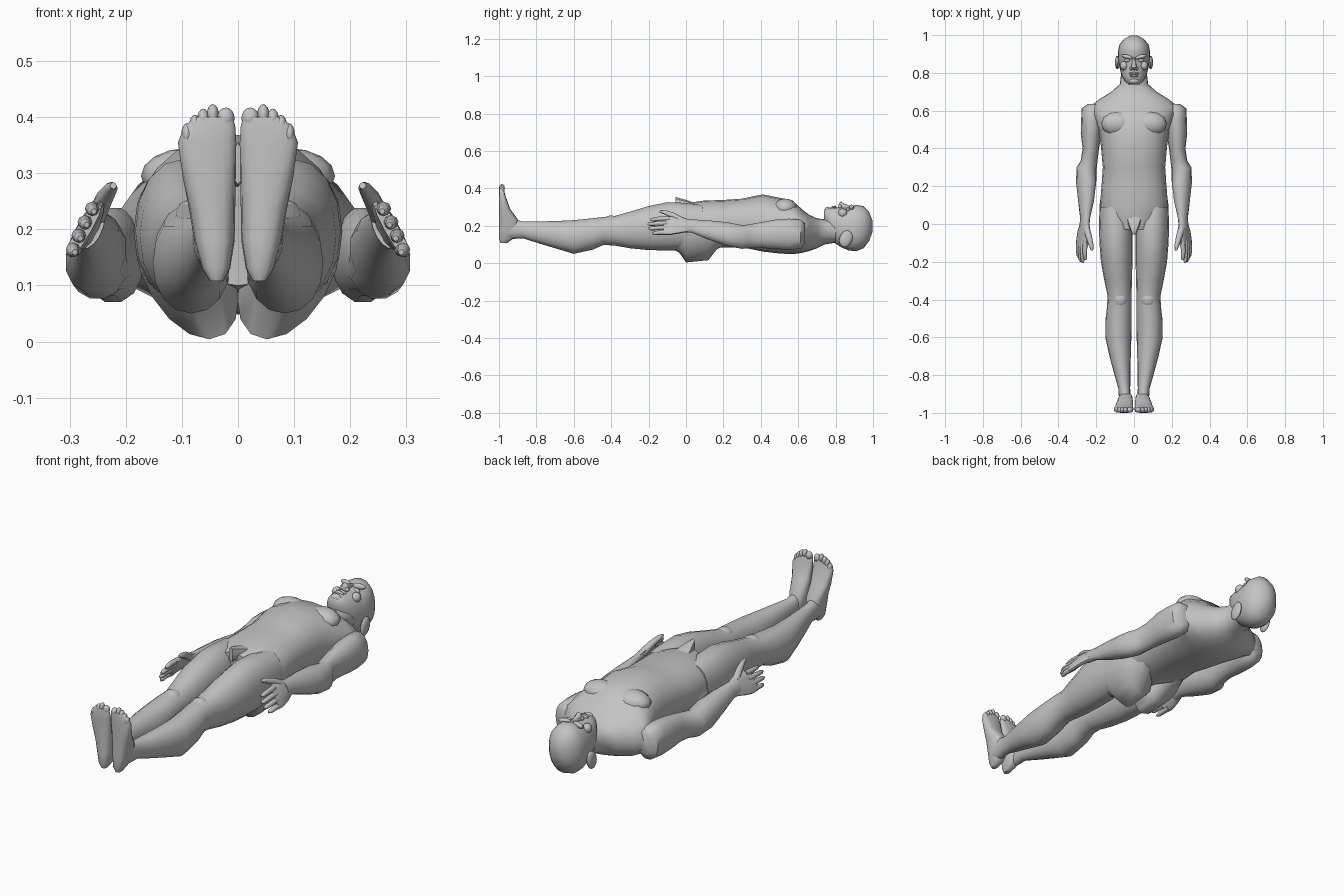
import bpy, bmesh, math
from mathutils import Matrix, Vector

skin = bpy.data.materials.new("grey_clay")
skin.diffuse_color = (0.55, 0.55, 0.55, 1)


def finish(name, bm, mirror, angle=50):
    bmesh.ops.recalc_face_normals(bm, faces=bm.faces)
    me = bpy.data.meshes.new(name)
    bm.to_mesh(me)
    bm.free()
    me.materials.append(skin)
    ob = bpy.data.objects.new(name, me)
    bpy.context.collection.objects.link(ob)
    bpy.ops.object.select_all(action='DESELECT')
    ob.select_set(True)
    bpy.context.view_layer.objects.active = ob
    bpy.ops.object.shade_smooth_by_angle(angle=math.radians(angle))
    if mirror:
        m = ob.modifiers.new("mirror", 'MIRROR')
        m.use_clip = False
        m.use_mirror_merge = False
    return ob


def loft(name, sections, mirror=False, axis='y', n=16, power=2.3):
    """Skin rings given as (position, x0, x1, v0, v1, lean)."""
    bm = bmesh.new()
    rings = []
    for s in sections:
        t, x0, x1, v0, v1 = s[:5]
        lean = s[5] if len(s) > 5 else 0
        ring = []
        for i in range(n):
            a = 2 * math.pi * i / n
            c, d = math.cos(a), math.sin(a)
            x = math.copysign(abs(c) ** (2 / power), c)
            v = math.copysign(abs(d) ** (2 / power), d)
            px = (x0 + x1) / 2 + x * (x1 - x0) / 2 - lean * v
            pv = (v0 + v1) / 2 + v * (v1 - v0) / 2
            ring.append(bm.verts.new((px, t, pv) if axis == 'y' else (px, pv, t)))
        rings.append(ring)
    for r, q in zip(rings, rings[1:]):
        for i in range(n):
            j = (i + 1) % n
            bm.faces.new((r[i], r[j], q[j], q[i]))
    bm.faces.new(rings[0])
    bm.faces.new(rings[-1])
    return finish(name, bm, mirror)


def blob(name, loc, size, mirror=False, rot=0, axis='X'):
    bm = bmesh.new()
    m = Matrix.Translation(loc) @ Matrix.Rotation(rot, 4, axis) @ Matrix.Diagonal((*size, 1))
    bmesh.ops.create_uvsphere(bm, u_segments=12, v_segments=8, radius=1, matrix=m)
    return finish(name, bm, mirror)


def tube(name, pts, radii, n=8):
    """Tapered limb through points, mirrored to both sides."""
    bm = bmesh.new()
    rings = []
    for k, (p, r) in enumerate(zip(pts, radii)):
        d = Vector(pts[min(k + 1, len(pts) - 1)]) - Vector(pts[max(k - 1, 0)])
        q = d.to_track_quat('Z', 'Y')
        rings.append([bm.verts.new(Vector(p) + q @ Vector((r * math.cos(2 * math.pi * i / n),
                      r * math.sin(2 * math.pi * i / n), 0))) for i in range(n)])
    for r, q in zip(rings, rings[1:]):
        for i in range(n):
            bm.faces.new((r[i], r[(i + 1) % n], q[(i + 1) % n], q[i]))
    bm.faces.new(rings[0])
    bm.faces.new(rings[-1])
    return finish(name, bm, True)


def sym(rows):
    return [(y, -w, w, a, b) for y, w, a, b in rows]


# Torso from hips to neck
loft("torso", sym([
    (-0.03, .10, .10, .315), (0.03, .165, .085, .325), (0.10, .18, .08, .335),
    (0.20, .172, .085, .338), (0.30, .165, .085, .345), (0.41, .175, .062, .368),
    (0.50, .188, .052, .35), (0.57, .215, .048, .335), (0.62, .235, .055, .288),
    (0.66, .185, .065, .258), (0.70, .12, .08, .24), (0.74, .075, .10, .235),
    (0.80, .068, .11, .24)]), n=20, power=2.2)
blob("pectoral", (.088, .53, .295), (.085, .065, .05), True)
loft("pubic_flap", sym([(0.05, .055, .27, .322), (0.0, .036, .27, .338),
                        (-0.055, .010, .28, .354)]), n=8)

# Buttocks
loft("buttock", [
    (-0.07, .03, .165, .075, .25), (-0.035, .02, .172, .055, .25, -.015),
    (0.0, .008, .175, .004, .25, -.04), (0.12, .008, .172, .016, .25, -.04),
    (0.165, .012, .165, .075, .25, -.02), (0.22, .03, .14, .1, .25)], True, power=2)

# Legs from hip to ankle
loft("leg", [
    (0.09, .03, .182, .09, .31), (0.0, .008, .186, .07, .322),
    (-0.10, .007, .183, .068, .326), (-0.20, .008, .175, .07, .305),
    (-0.30, .011, .157, .08, .275), (-0.38, .013, .14, .094, .253),
    (-0.44, .014, .143, .098, .247), (-0.50, .013, .15, .072, .24),
    (-0.60, .014, .152, .05, .23), (-0.70, .017, .13, .08, .225),
    (-0.80, .019, .103, .11, .223), (-0.87, .02, .083, .133, .222),
    (-0.92, .018, .08, .13, .235), (-0.96, .02, .075, .13, .24)], True, power=2.1)
blob("kneecap", (.075, -.40, .225), (.04, .045, .03), True)

# Feet with upright soles
loft("foot", [
    (.108, .026, .05, -.992, -.955), (.13, .014, .064, -1, -.925),
    (.18, .006, .078, -1, -.89), (.235, .005, .087, -1, -.9),
    (.29, .004, .098, -1, -.94), (.355, .003, .107, -1, -.963),
    (.385, .005, .095, -1, -.972), (.40, .01, .075, -.998, -.976)],
    True, axis='z', power=2.8)
for i, (x, z, r) in enumerate([(.022, .398, .016), (.045, .404, .011), (.062, .396, .011),
                               (.077, .385, .010), (.091, .37, .010)]):
    blob("toe_%d" % (i + 1), (x, -.984, z), (r, .015, .019), True)

# Arms from shoulder to wrist
loft("arm", [
    (.635, .18, .245, .105, .215), (.612, .165, .277, .075, .235),
    (.55, .165, .28, .068, .24), (.48, .172, .282, .075, .235),
    (.40, .185, .272, .08, .22), (.335, .193, .282, .08, .208),
    (.30, .197, .304, .075, .205), (.22, .2, .307, .09, .22, .01),
    (.12, .213, .295, .125, .23, .01), (.03, .235, .283, .162, .235, .01),
    (-.02, .24, .285, .165, .242, .012)], True, n=14, power=2.1)

# Hands
loft("palm", [
    (0.01, .242, .282, .168, .236, .012), (-0.04, .25, .284, .158, .252, .025),
    (-0.09, .256, .29, .15, .25, .026), (-0.12, .261, .289, .152, .245, .026)],
    True, n=12, power=2.6)
for nm, x, z, tip in [("index", .257, .237, -.19), ("middle", .27, .213, -.205),
                      ("ring", .281, .189, -.2), ("little", .291, .164, -.18)]:
    tube(nm + "_finger", [(x, -.09, z), (x + .004, -.145, z), (x + .002, tip + .012, z - .004),
                          (x, tip, z - .005)], [.013, .012, .010, .005])
tube("thumb", [(.252, -.02, .225), (.238, -.07, .255), (.226, -.115, .273), (.222, -.14, .278)],
     [.018, .016, .012, .006])

# Head
loft("head", sym([
    (.738, .026, .235, .28), (.752, .045, .19, .297), (.785, .066, .115, .298),
    (.83, .077, .085, .298), (.87, .084, .068, .298), (.91, .086, .064, .312),
    (.95, .077, .08, .305), (.98, .052, .12, .272), (.998, .018, .17, .225)]), n=20, power=2.2)
blob("ear", (.088, .855, .13), (.013, .034, .046), True, rot=math.radians(-20))
blob("brow", (.036, .885, .299), (.032, .011, .014), True, rot=math.radians(14), axis='Z')
blob("eyelid", (.034, .866, .284), (.019, .010, .013), True)
blob("cheekbone", (.052, .838, .268), (.022, .025, .024), True)
loft("nose", sym([(.885, .009, .27, .305), (.85, .011, .27, .318),
                  (.828, .017, .27, .331), (.816, .016, .27, .318)]), n=10)
blob("nostril_wing", (.015, .823, .302), (.009, .010, .011), True)
blob("upper_lip", (0, .797, .297), (.028, .007, .011))
blob("lower_lip", (0, .784, .296), (.024, .007, .011))
blob("chin", (0, .757, .285), (.027, .016, .017))
